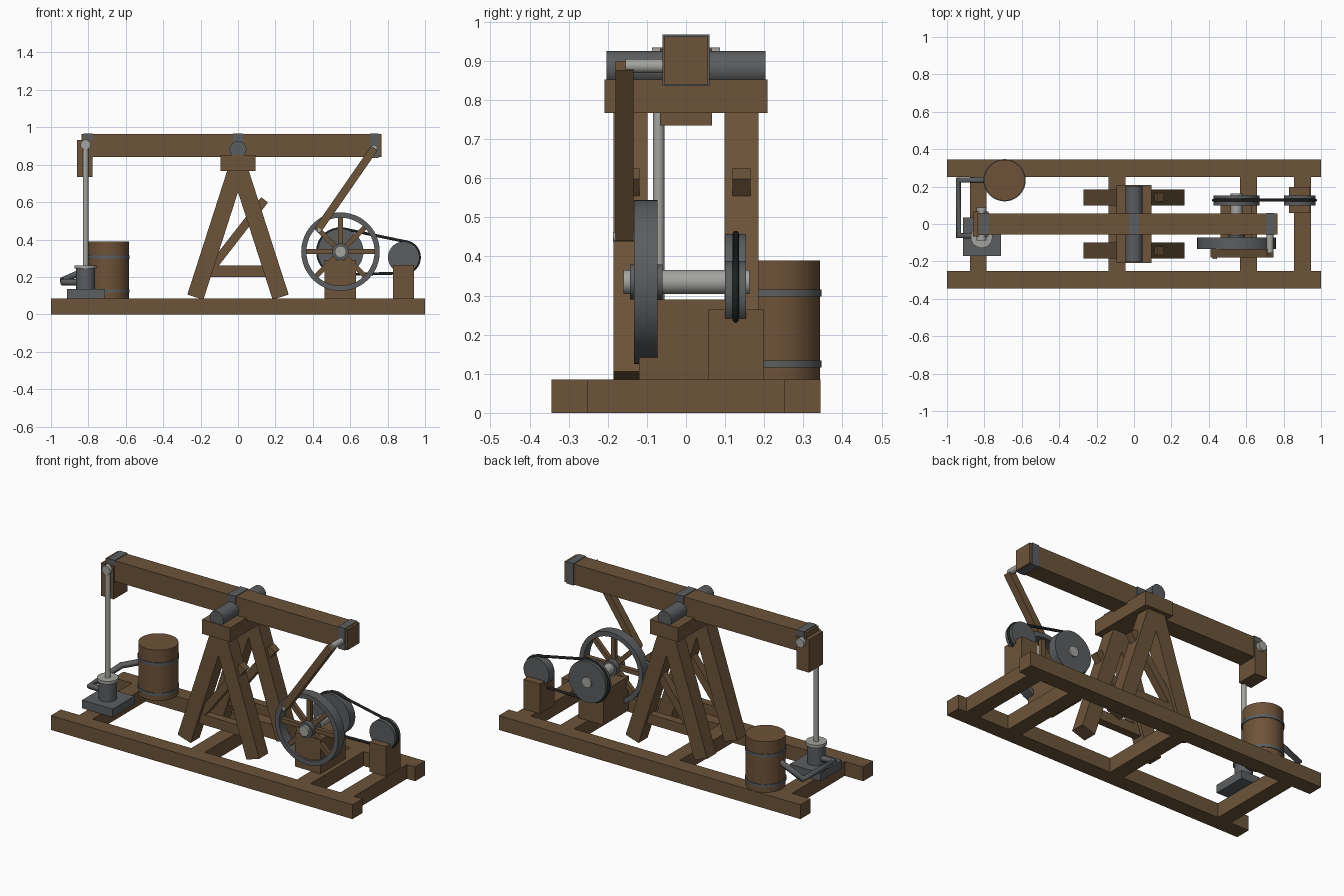
import bpy, math
from mathutils import Vector, Matrix

if "Cube" in bpy.data.objects:
    bpy.data.objects.remove(bpy.data.objects["Cube"])


def material(name, col):
    m = bpy.data.materials.new(name)
    m.diffuse_color = (*col, 1)
    m.use_nodes = True
    m.node_tree.nodes["Principled BSDF"].inputs["Base Color"].default_value = m.diffuse_color
    return m


WOOD = material("timber", (0.150, 0.087, 0.041))
CASK = material("cask_timber", (0.155, 0.085, 0.040))
IRON = material("iron", (0.105, 0.110, 0.115))
STEEL = material("bright_steel", (0.37, 0.37, 0.35))
BELT = material("belt_leather", (0.014, 0.015, 0.015))


def add(name, verts, faces, mat):
    me = bpy.data.meshes.new(name)
    me.from_pydata(verts, [], faces)
    me.materials.append(mat)
    ob = bpy.data.objects.new(name, me)
    bpy.context.collection.objects.link(ob)
    return ob


def smooth(ob):
    bpy.ops.object.select_all(action='DESELECT')
    ob.select_set(True)
    bpy.context.view_layer.objects.active = ob
    bpy.ops.object.shade_smooth_by_angle(angle=math.radians(35))
    return ob


def box(name, x, y, z, mat=WOOD):
    """Box from (min, max) pairs."""
    v = [(a, b, c) for a in x for b in y for c in z]
    f = [(0, 1, 3, 2), (4, 6, 7, 5), (0, 4, 5, 1), (2, 3, 7, 6), (0, 2, 6, 4), (1, 5, 7, 3)]
    return add(name, v, f, mat)


def plank(name, a, b, y, width, mat=WOOD):
    """Square-ended timber in the xz plane from a to b, spanning the y pair."""
    a, b = Vector((a[0], 0, a[1])), Vector((b[0], 0, b[1]))
    d = b - a
    ob = box(name, (-width / 2, width / 2), y, (0, d.length), mat)
    ob.data.transform(Matrix.Translation(a) @ Matrix.Rotation(math.atan2(d.x, d.z), 4, 'Y'))
    return ob


def rod(name, a, b, r, mat, n=32, bore=0):
    """Cylinder between two points, or a hoop when bore is given."""
    a, b = Vector(a), Vector(b)
    q = (b - a).to_track_quat('Z', 'Y')
    prof = [(a, r), (b, r)] + ([(b, bore), (a, bore)] if bore else [])
    v = []
    for p, rad in prof:
        v += [p + q @ Vector((rad * math.cos(2 * math.pi * i / n),
                              rad * math.sin(2 * math.pi * i / n), 0)) for i in range(n)]
    f = []
    for k in range(len(prof) if bore else 1):
        s, t = k * n, (k + 1) % len(prof) * n
        f += [(s + i, s + (i + 1) % n, t + (i + 1) % n, t + i) for i in range(n)]
    if not bore:
        f += [tuple(range(n))[::-1], tuple(range(n, 2 * n))]
    return smooth(add(name, v, f, mat))


def tube(name, pts, r, mat, closed=False):
    cu = bpy.data.curves.new(name, 'CURVE')
    cu.dimensions = '3D'
    cu.bevel_depth, cu.bevel_resolution, cu.use_fill_caps = r, 3, True
    sp = cu.splines.new('POLY')
    sp.points.add(len(pts) - 1)
    for p, c in zip(sp.points, pts):
        p.co = (*c, 1)
    sp.use_cyclic_u = closed
    cu.materials.append(mat)
    ob = bpy.data.objects.new(name, cu)
    bpy.context.collection.objects.link(ob)
    return ob


# Base frame
for s in (-1, 1):
    box("base_rail", (-1, 1), sorted((s * 0.25, s * 0.344)), (0, 0.086))
for x in (-0.833, -0.09, 0.612, 0.9):
    box("base_crossbeam", (x - 0.045, x + 0.045), (-0.25, 0.25), (0, 0.086))

# A-frame trestles with tie and diagonal brace
for s in (-1, 1):
    c = s * 0.142
    ys = (c - 0.043, c + 0.043)
    for side in (-1, 1):
        plank("trestle_leg", (side * 0.228, 0.092), (side * 0.005, 0.785), ys, 0.09)
    box("trestle_tie", (-0.16, 0.16), (c - 0.024, c + 0.024), (0.2, 0.26))
    plank("trestle_brace", (-0.14, 0.25), (0.142, 0.612), (c - 0.023, c + 0.023), 0.046)
box("trestle_cap", (-0.094, 0.094), (-0.208, 0.208), (0.767, 0.852))
rod("beam_axle", (0, -0.203, 0.881), (0, 0.203, 0.881), 0.045, IRON)

# Walking beam, straps and hanging head
box("walking_beam", (-0.838, 0.766), (-0.056, 0.056), (0.84, 0.963))
for x, w in ((-0.8, 0.025), (0, 0.027), (0.728, 0.023)):
    box("beam_strap", (x - w, x + w), (-0.06, 0.06), (0.836, 0.967), IRON)
box("beam_head", (-0.862, -0.778), (-0.066, 0.066), (0.735, 0.932))
rod("head_pin", (-0.815, -0.087, 0.907), (-0.815, 0.087, 0.907), 0.027, STEEL)

# Pump
PX, PY = -0.815, -0.07
box("pump_base", (-0.915, -0.712), (-0.17, 0.035), (0.086, 0.135), IRON)
rod("pump_barrel", (PX, PY, 0.135), (PX, PY, 0.246), 0.05, IRON)
rod("pump_flange", (PX, PY, 0.244), (PX, PY, 0.262), 0.058, STEEL)
rod("pump_rod", (PX, PY, 0.25), (PX, PY, 0.907), 0.015, STEEL, 20)
tube("pump_pipe", [(PX, PY + 0.008, 0.172), (-0.938, PY + 0.008, 0.172),
                   (-0.938, 0.235, 0.182), (-0.77, 0.235, 0.255)], 0.018, IRON)

# Water cask
CX, CY = -0.692, 0.234
rod("cask", (CX, CY, 0.086), (CX, CY, 0.39), 0.109, CASK, 40)
for z in (0.125, 0.306):
    rod("cask_hoop", (CX, CY, z - 0.009), (CX, CY, z + 0.009), 0.113, IRON, 40, 0.105)

# Crank shaft, spoked flywheel and its bearing block
WX, WZ = 0.548, 0.335
box("bearing_block", (0.462, 0.63), (-0.12, 0.12), (0.086, 0.29))
rod("crank_shaft", (WX, -0.16, WZ), (WX, 0.162, WZ), 0.031, STEEL)
rod("flywheel_hub", (WX, -0.143, WZ), (WX, -0.06, WZ), 0.045, IRON)
rod("flywheel_rim", (WX, -0.133, WZ), (WX, -0.073, WZ), 0.21, IRON, 48, 0.182)
for i in range(8):
    a = i * math.pi / 4
    d = Vector((math.sin(a), math.cos(a)))
    o = Vector((WX, WZ))
    plank("flywheel_spoke", o + d * 0.03, o + d * 0.19, (-0.116, -0.09), 0.026)

# Connecting rod
plank("connecting_rod", (0.427, 0.452), (0.729, 0.888), (-0.18, -0.134), 0.042)
rod("upper_rod_pin", (0.727, -0.155, 0.887), (0.727, -0.05, 0.887), 0.018, STEEL, 20)
rod("lower_rod_pin", (0.433, -0.187, 0.45), (0.433, -0.1, 0.45), 0.012, STEEL, 20)

# Belt drive
MX, MZ, BY = 0.886, 0.305, 0.127
box("drive_block", (0.83, 0.94), (0.058, 0.198), (0.086, 0.264))
rod("large_pulley", (WX, 0.1, WZ), (WX, 0.153, WZ), 0.123, IRON, 40)
rod("small_pulley", (MX, 0.1, MZ), (MX, 0.153, MZ), 0.084, IRON, 40)
base = math.atan2(MZ - WZ, MX - WX)
half = math.acos((0.123 - 0.084) / math.hypot(MX - WX, MZ - WZ))
loop = []
for cx, cz, r, a0, a1 in ((WX, WZ, 0.123, half, 2 * math.pi - half), (MX, MZ, 0.084, -half, half)):
    for i in range(25):
        a = base + a0 + (a1 - a0) * i / 24
        loop.append((cx + r * math.cos(a), BY, cz + r * math.sin(a)))
tube("drive_belt", loop, 0.008, BELT, True)
